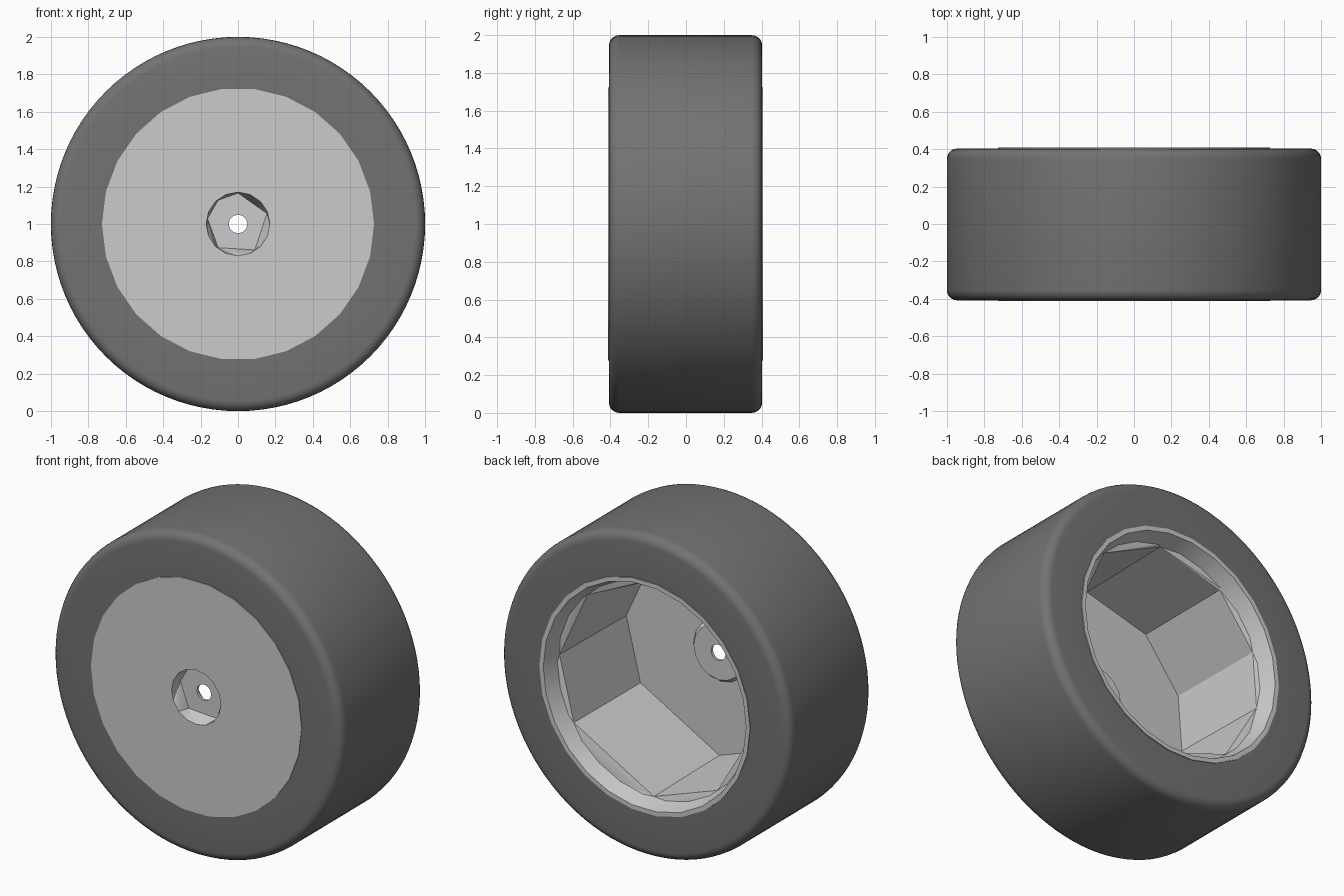
import bpy, bmesh
from math import cos, sin, pi, radians

if "Cube" in bpy.data.objects:
    bpy.data.objects.remove(bpy.data.objects["Cube"])


def even(n):
    return [2 * pi * i / n for i in range(n)]


def loft(bm, a, b):
    """Join two rings of (angle, vert), even when their side counts differ."""
    if len(a) == len(b):
        n = len(a)
        for i in range(n):
            j = (i + 1) % n
            bm.faces.new((a[i][1], a[j][1], b[j][1], b[i][1]))
        return
    i = j = 0
    na, nb = len(a), len(b)

    def ang(ring, k):
        return ring[k % len(ring)][0] + 2 * pi * (k // len(ring))

    while i < na or j < nb:
        va, vb = a[i % na][1], b[j % nb][1]
        if j >= nb or (i < na and ang(a, i + 1) <= ang(b, j + 1)):
            bm.faces.new((va, a[(i + 1) % na][1], vb))
            i += 1
        else:
            bm.faces.new((va, b[(j + 1) % nb][1], vb))
            j += 1


def turned(name, profile, smooth):
    """Closed lathe body around the axle (y); profile is (radius, y, angles)."""
    bm = bmesh.new()
    rings = [[(t, bm.verts.new((r * cos(t), y, 1 + r * sin(t)))) for t in angles]
             for r, y, angles in profile]
    for k in range(len(rings)):
        loft(bm, rings[k], rings[(k + 1) % len(rings)])
    bmesh.ops.recalc_face_normals(bm, faces=bm.faces)
    me = bpy.data.meshes.new(name)
    bm.to_mesh(me)
    bm.free()
    ob = bpy.data.objects.new(name, me)
    bpy.context.collection.objects.link(ob)
    bpy.ops.object.select_all(action='DESELECT')
    ob.select_set(True)
    bpy.context.view_layer.objects.active = ob
    bpy.ops.object.shade_smooth_by_angle(angle=radians(smooth))
    return ob


# Tyre: wide tread with rounded shoulders
seg = even(96)
front, back, bev = -0.408, 0.403, 0.055
tyre_profile = [(0.715, front, seg)]
for k in range(6):
    t = k / 5 * pi / 2
    tyre_profile.append((1 - bev + bev * sin(t), front + bev - bev * cos(t), seg))
for k in range(6):
    t = k / 5 * pi / 2
    tyre_profile.append((1 - bev + bev * cos(t), back - bev + bev * sin(t), seg))
tyre_profile.append((0.715, back, seg))
tyre = turned("tyre", tyre_profile, 40)
rubber = bpy.data.materials.new("rubber")
rubber.diffuse_color = (0.17, 0.17, 0.17, 1)
rubber.use_nodes = True
rubber.node_tree.nodes["Principled BSDF"].inputs["Base Color"].default_value = rubber.diffuse_color
tyre.data.materials.append(rubber)

# Wheel: flat front disc, faceted hub recess, axle hole, open back cavity
rim = even(26)
hub = even(16)
hole = even(12)
pocket = [radians(a) for a in (20, 90, 130, 170, 230, 303)]
cavity = [radians(a) for a in (4, 45, 85, 125, 160, 191, 230, 271, 328)]
turned("wheel", [
    (0.05, -0.335, hole),
    (0.165, -0.335, pocket),
    (0.17, -0.412, hub),
    (0.727, -0.412, rim),
    (0.727, 0.408, rim),
    (0.70, 0.408, rim),
    (0.67, 0.31, rim),
    (0.665, 0.30, cavity),
    (0.655, -0.345, cavity),
    (0.19, -0.345, hub),
    (0.17, -0.318, hub),
    (0.05, -0.318, hole),
], 30)
